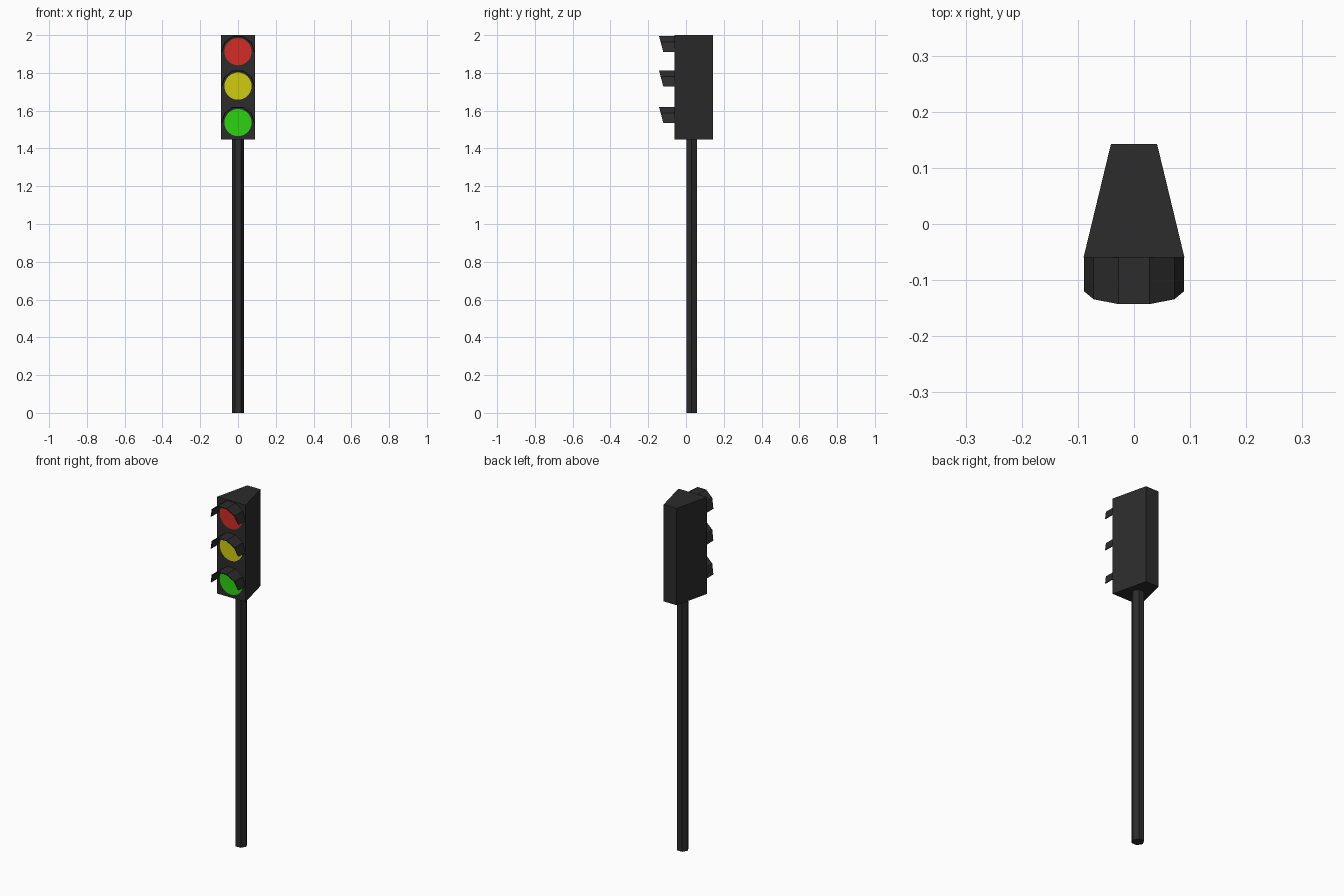
import bpy, bmesh
from math import cos, sin, pi

if "Cube" in bpy.data.objects:
    bpy.data.objects.remove(bpy.data.objects["Cube"])


def material(name, rgb):
    m = bpy.data.materials.new(name)
    m.diffuse_color = (*rgb, 1)
    m.use_nodes = True
    m.node_tree.nodes["Principled BSDF"].inputs["Base Color"].default_value = m.diffuse_color
    return m


dark = material("dark_metal", (0.025, 0.025, 0.025))


def add_object(name, bm, mat):
    bmesh.ops.recalc_face_normals(bm, faces=bm.faces)
    me = bpy.data.meshes.new(name)
    bm.to_mesh(me)
    bm.free()
    me.materials.append(mat)
    ob = bpy.data.objects.new(name, me)
    bpy.context.collection.objects.link(ob)
    return ob


def prism(name, outline, z0, z1, mat):
    """Extrude a plan outline upwards from z0 to z1."""
    bm = bmesh.new()
    face = bm.faces.new([bm.verts.new((x, y, z0)) for x, y in outline])
    ext = bmesh.ops.extrude_face_region(bm, geom=[face], use_keep_orig=True)
    top = [v for v in ext["geom"] if isinstance(v, bmesh.types.BMVert)]
    bmesh.ops.translate(bm, verts=top, vec=(0, 0, z1 - z0))
    return add_object(name, bm, mat)


FRONT = -0.06

# Hexagonal pole
hexagon = [(0.033 * cos(i * pi / 3), 0.03 + 0.033 * sin(i * pi / 3)) for i in range(6)]
prism("pole", hexagon, 0, 1.46, dark)

# Tapered housing
prism("housing", [(-0.09, FRONT), (0.09, FRONT), (0.041, 0.143), (-0.041, 0.143)],
      1.447, 2.0, dark)


def lens(name, z, mat):
    """Round coloured disc just proud of the housing front."""
    bm = bmesh.new()
    bm.faces.new([bm.verts.new((0.072 * cos(a), FRONT - 0.002, z + 0.072 * sin(a)))
                  for a in (-2 * pi * i / 32 for i in range(32))])
    ob = add_object(name, bm, mat)
    # face towards -y
    if ob.data.polygons[0].normal.y > 0:
        ob.data.flip_normals()


def visor(name, z):
    """Five-sided half hood with a raked front edge."""
    bm = bmesh.new()
    rings = []
    for i in range(6):
        ring = []
        for r in (0.089, 0.084):
            x, h = r * cos(i * pi / 5), r * sin(i * pi / 5)
            tip = -0.12 - 0.27 * h
            ring.append([bm.verts.new((x, y, z + h)) for y in (FRONT, tip)])
        (a, b), (c, d) = ring
        rings.append((a, b, d, c))
    for p, q in zip(rings, rings[1:]):
        for k in range(4):
            bm.faces.new((p[k], p[(k + 1) % 4], q[(k + 1) % 4], q[k]))
    bm.faces.new(rings[0])
    bm.faces.new(rings[-1])
    add_object(name, bm, dark)


# Three lamps, each with lens and visor
for colour, rgb, z in (("red", (0.65, 0.025, 0.018), 1.912),
                       ("yellow", (0.62, 0.6, 0.005), 1.73),
                       ("green", (0.025, 0.65, 0.005), 1.537)):
    lens(colour + "_lens", z, material(colour + "_light", rgb))
    visor(colour + "_visor", z - 0.002)
